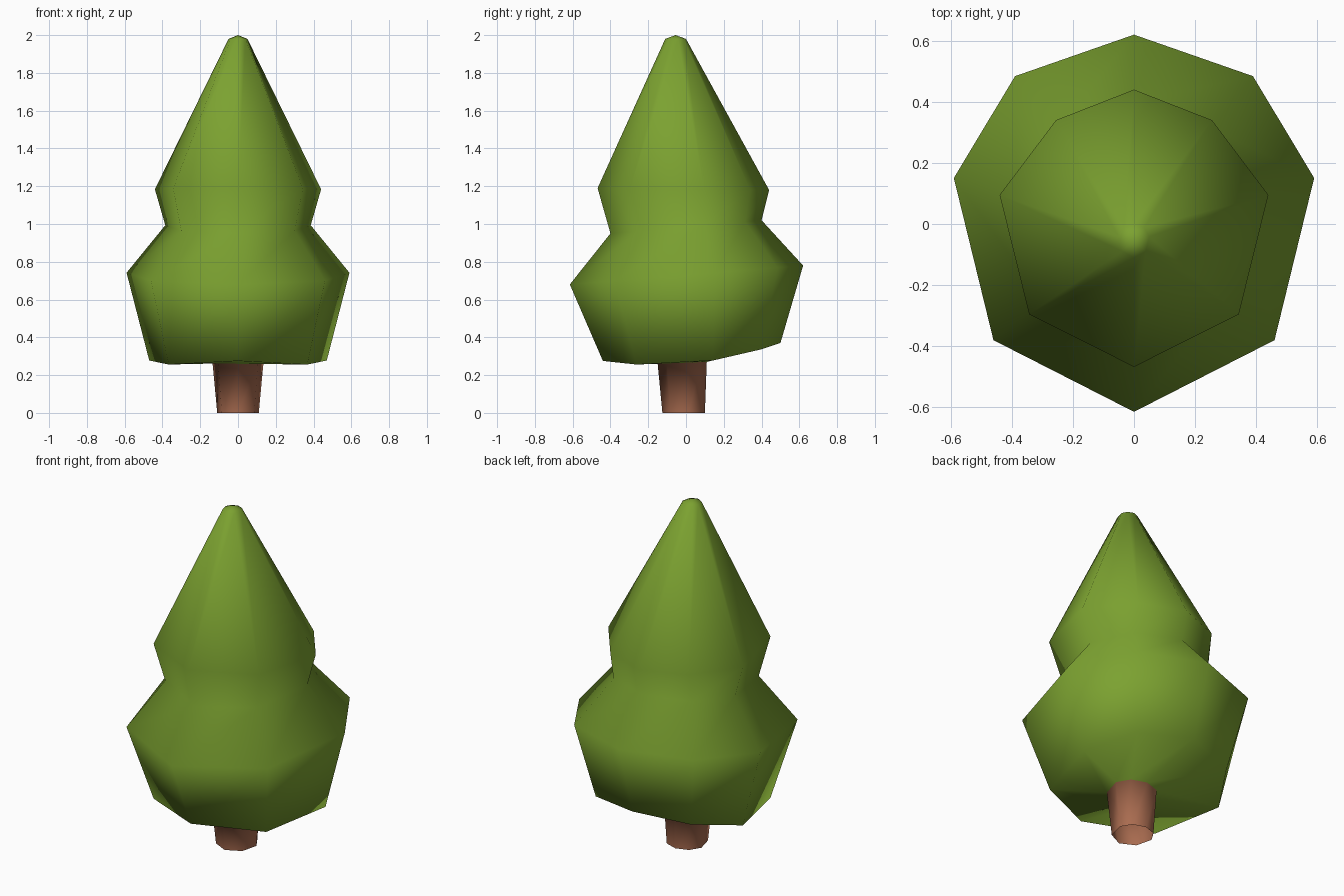
import bpy
import bmesh

cube = bpy.data.objects.get("Cube")
if cube:
    bpy.data.objects.remove(cube, do_unlink=True)


def make_material(name, color):
    mat = bpy.data.materials.new(name)
    mat.use_nodes = True
    mat.diffuse_color = color
    mat.node_tree.nodes["Principled BSDF"].inputs["Base Color"].default_value = color
    return mat


# Half outline of a tier, front to back: share of width, share of depth
OUTLINE = [(0, 0), (0.78, 0.19), (1, 0.62), (None, 0.89), (0, 1)]


def add_ring(bm, half_width, front, back, z_front, z_back, sag=0, shoulder=0.66):
    """Mirrored eight-sided ring, tilted from front to back."""
    half = []
    for w, t in OUTLINE:
        x = half_width * (shoulder if w is None else w)
        y = front + (back - front) * t
        z = z_front + (z_back - z_front) * t + sag * 4 * t * (1 - t)
        half.append((x, y, z))
    mirrored = [(-x, y, z) for x, y, z in half[-2:0:-1]]
    return [bm.verts.new(p) for p in half + mirrored]


def bridge(bm, lower, upper, material):
    count = len(lower)
    for i in range(count):
        j = (i + 1) % count
        face = bm.faces.new((lower[i], lower[j], upper[j], upper[i]))
        face.material_index = material


bm = bmesh.new()

# Trunk, open at the foot
trunk_foot = add_ring(bm, 0.11, -0.125, 0.10, 0, 0)
trunk_top = add_ring(bm, 0.135, -0.15, 0.11, 0.26, 0.27)
bridge(bm, trunk_foot, trunk_top, 1)

# Two foliage tiers
tiers = [
    (0.47, -0.44, 0.50, 0.275, 0.37, -0.06),      # lower skirt
    (0.59, -0.615, 0.62, 0.68, 0.78),             # lower tier, widest
    (0.385, -0.40, 0.40, 0.95, 1.02),             # waist
    (0.44, -0.468, 0.44, 1.19, 1.18, 0, 0.58),    # upper tier, widest
    (0.05, -0.11, 0.0, 1.98, 1.98),               # blunt tip
]
previous = trunk_top
for tier in tiers:
    ring = add_ring(bm, *tier)
    bridge(bm, previous, ring, 0)
    previous = ring

# Tip cap
apex = bm.verts.new((0, -0.055, 2))
for i, vert in enumerate(previous):
    bm.faces.new((vert, previous[(i + 1) % len(previous)], apex))

for face in bm.faces:
    face.smooth = True

mesh = bpy.data.meshes.new("tree")
bm.to_mesh(mesh)
bm.free()
mesh.materials.append(make_material("leaf green", (0.20, 0.36, 0.03, 1)))
mesh.materials.append(make_material("bark brown", (0.40, 0.15, 0.08, 1)))
tree = bpy.data.objects.new("tree", mesh)
bpy.context.collection.objects.link(tree)
